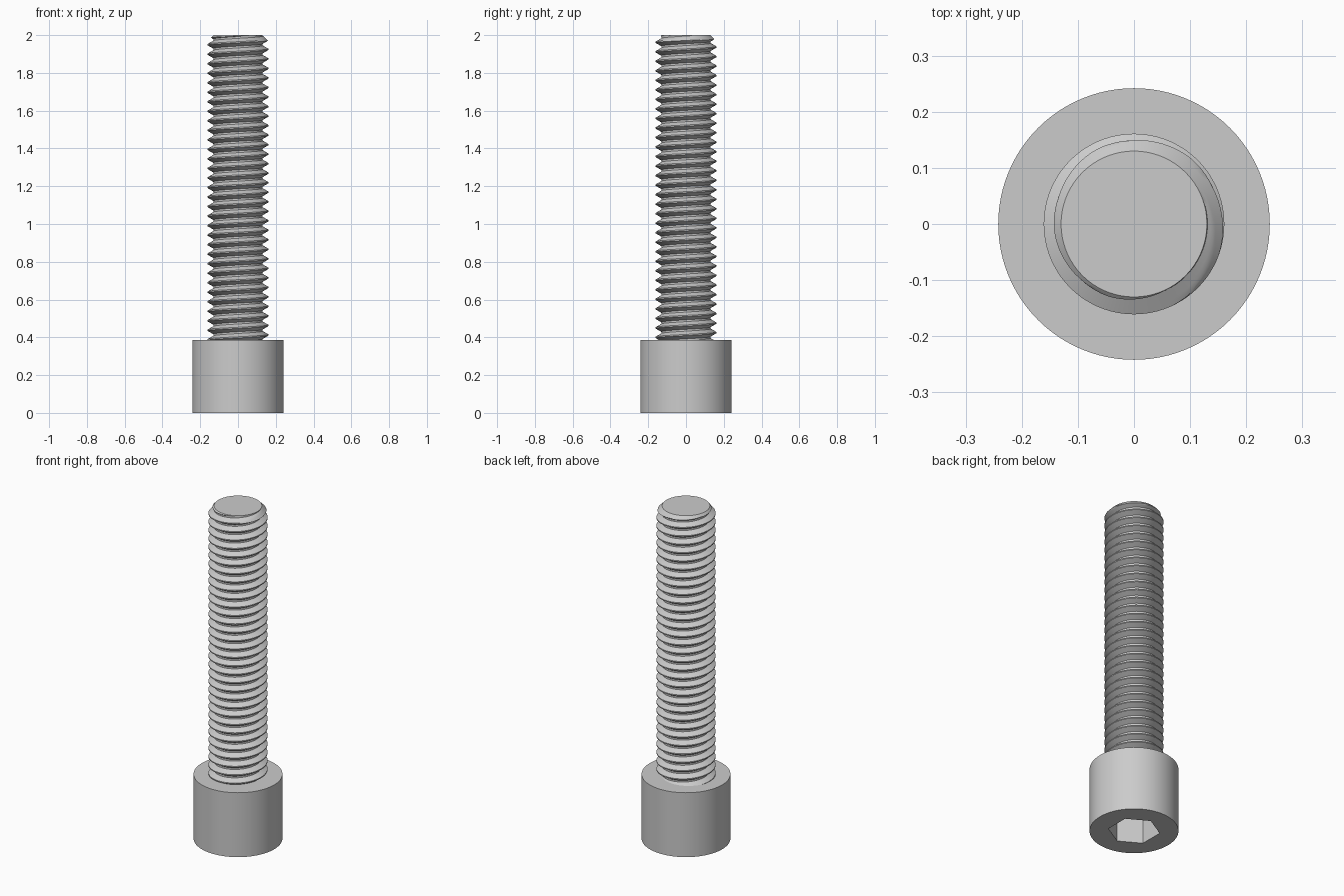
import bpy, bmesh, math
from math import pi, cos, sin, tan, radians

cube = bpy.data.objects.get("Cube")
if cube:
    bpy.data.objects.remove(cube)

HEAD_R, HEAD_H = 0.242, 0.387
SOCKET_R, SOCKET_DEPTH = 0.142, 0.19
CREST_R, ROOT_R, TIP_R = 0.161, 0.131, 0.13
PITCH, TOP = 0.0504, 2.0
SEGMENTS, STEPS = 72, 12

steel = bpy.data.materials.new("grey steel")
steel.use_nodes = True
grey = (0.6, 0.6, 0.6, 1)
steel.diffuse_color = grey
steel.node_tree.nodes["Principled BSDF"].inputs["Base Color"].default_value = grey


def finish(bm, name):
    bmesh.ops.remove_doubles(bm, verts=bm.verts, dist=1e-5)
    bmesh.ops.recalc_face_normals(bm, faces=bm.faces)
    mesh = bpy.data.meshes.new(name)
    bm.to_mesh(mesh)
    bm.free()
    obj = bpy.data.objects.new(name, mesh)
    bpy.context.collection.objects.link(obj)
    mesh.materials.append(steel)
    bpy.ops.object.select_all(action='DESELECT')
    obj.select_set(True)
    bpy.context.view_layer.objects.active = obj
    bpy.ops.object.shade_smooth_by_angle(angle=radians(25))
    return obj


def ring(bm, radius, z, count, turn=0):
    return [bm.verts.new((radius * cos(turn + 2 * pi * i / count),
                          radius * sin(turn + 2 * pi * i / count), z))
            for i in range(count)]


def bridge(bm, a, b):
    n = len(a)
    for i in range(n):
        j = (i + 1) % n
        bm.faces.new((a[i], a[j], b[j], b[i]))


# Cylindrical head with a hexagonal socket in its underside
bm = bmesh.new()
bottom = ring(bm, HEAD_R, 0, 96)
top = ring(bm, HEAD_R, HEAD_H, 96)
bridge(bm, bottom, top)
bm.faces.new(top)
mouth = ring(bm, SOCKET_R, 0, 6, pi / 6)
floor = ring(bm, SOCKET_R, SOCKET_DEPTH, 6, pi / 6)
bridge(bm, mouth, floor)
bm.faces.new(floor)
for k in range(6):
    # Fan between each hexagon side and its stretch of the rim
    start = 8 + 16 * k
    arc = [bottom[(start + i) % 96] for i in range(17)]
    bm.faces.new(arc + [mouth[(k + 1) % 6], mouth[k]])
finish(bm, "socket_head")


# Threaded shaft: a right-handed V thread cut off by a chamfer at the tip
def thread_radius(z, angle):
    u = (z - TOP) / PITCH + 0.5 - angle / (2 * pi)
    away = abs(u - round(u)) * PITCH
    flank = CREST_R - (away - PITCH / 16) / tan(radians(30))
    return min(max(min(flank, CREST_R), ROOT_R), TIP_R + TOP - z)


# Profile rows follow the helix so that crests and roots stay crisp
flank_end = 1 / 16 + (CREST_R - ROOT_R) * tan(radians(30)) / PITCH
offsets = [-flank_end, -1 / 16, 1 / 16, flank_end]
for i in range(1, 5):
    blend = 1 / 16 + (flank_end - 1 / 16) * i / 5
    offsets += [blend, -blend]
offsets.sort()
turns = math.ceil((TOP - HEAD_H) / PITCH) + 2
rows = [TOP + (t - turns + u) * PITCH for t in range(turns + 2) for u in offsets]

bm = bmesh.new()
columns = []
for s in range(SEGMENTS + 1):
    angle = 2 * pi * s / SEGMENTS
    column = []
    for row in rows:
        z = row + PITCH * (angle / (2 * pi) - 0.5)
        z = min(max(z, HEAD_H), TOP)
        r = thread_radius(z, angle)
        column.append(bm.verts.new((r * cos(angle), r * sin(angle), z)))
    columns.append(column)
for a, b in zip(columns, columns[1:]):
    for i in range(len(rows) - 1):
        zs = [v.co.z for v in (a[i], b[i], b[i + 1], a[i + 1])]
        if max(zs) - min(zs) > 1e-6:
            bm.faces.new((a[i], b[i], b[i + 1], a[i + 1]))
# Flat tip
bm.faces.new(ring(bm, TIP_R, TOP, SEGMENTS))
finish(bm, "threaded_shaft")
